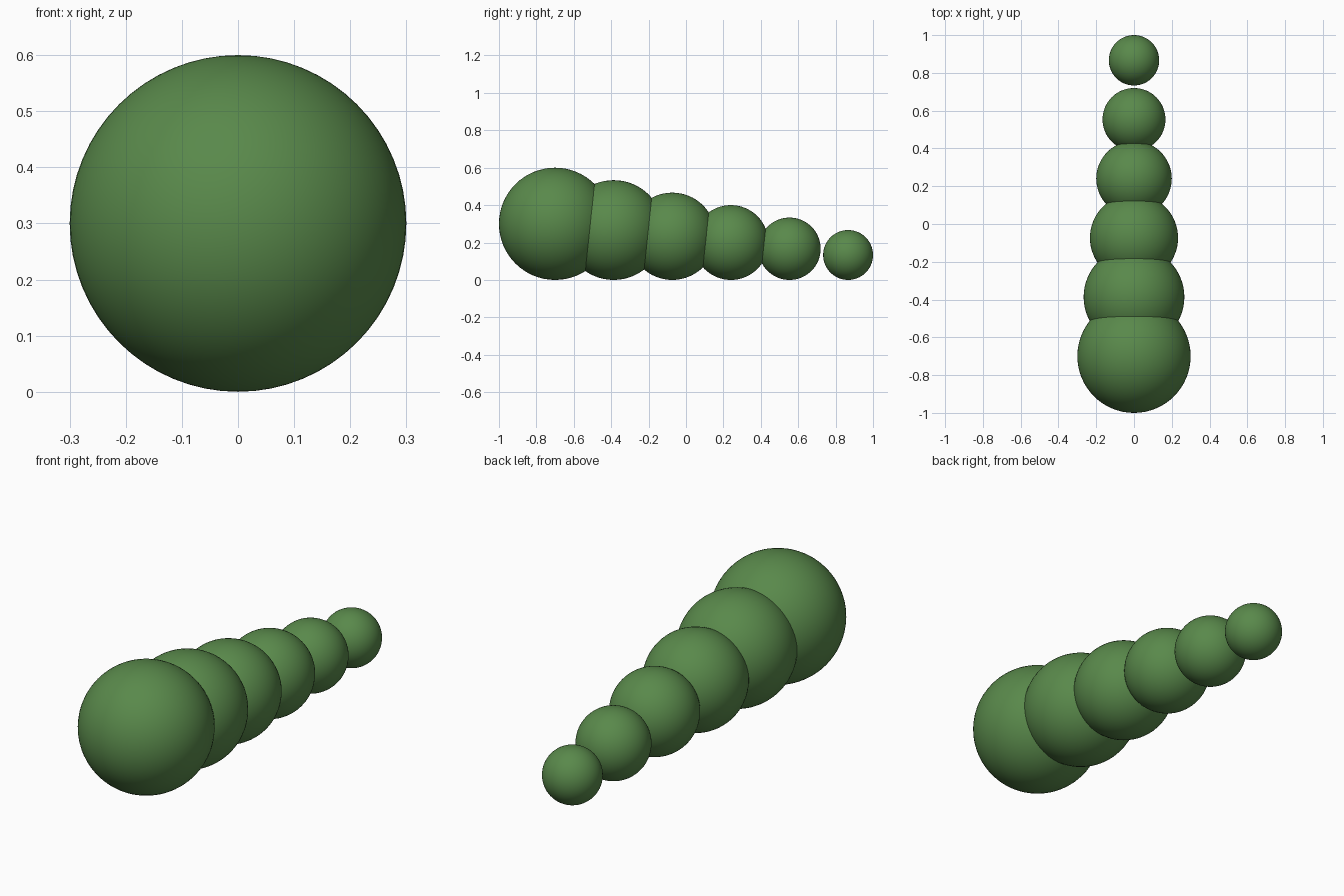
import bpy

if "Cube" in bpy.data.objects:
    bpy.data.objects.remove(bpy.data.objects["Cube"])

green = bpy.data.materials.new("green")
green.diffuse_color = (0.10, 0.25, 0.07, 1)
green.use_nodes = True
green.node_tree.nodes["Principled BSDF"].inputs["Base Color"].default_value = green.diffuse_color

# Row of touching body balls, shrinking from head to tail, all resting on the floor
count = 6
for i in range(count):
    r = 0.3 - i * (0.3 - 0.1333) / (count - 1)
    y = -0.7 + i * 0.31333
    bpy.ops.mesh.primitive_uv_sphere_add(segments=64, ring_count=32, radius=r, location=(0, y, r))
    ball = bpy.context.object
    ball.name = "head_ball" if i == 0 else f"body_ball_{i}"
    ball.data.materials.append(green)
    bpy.ops.object.shade_smooth()
